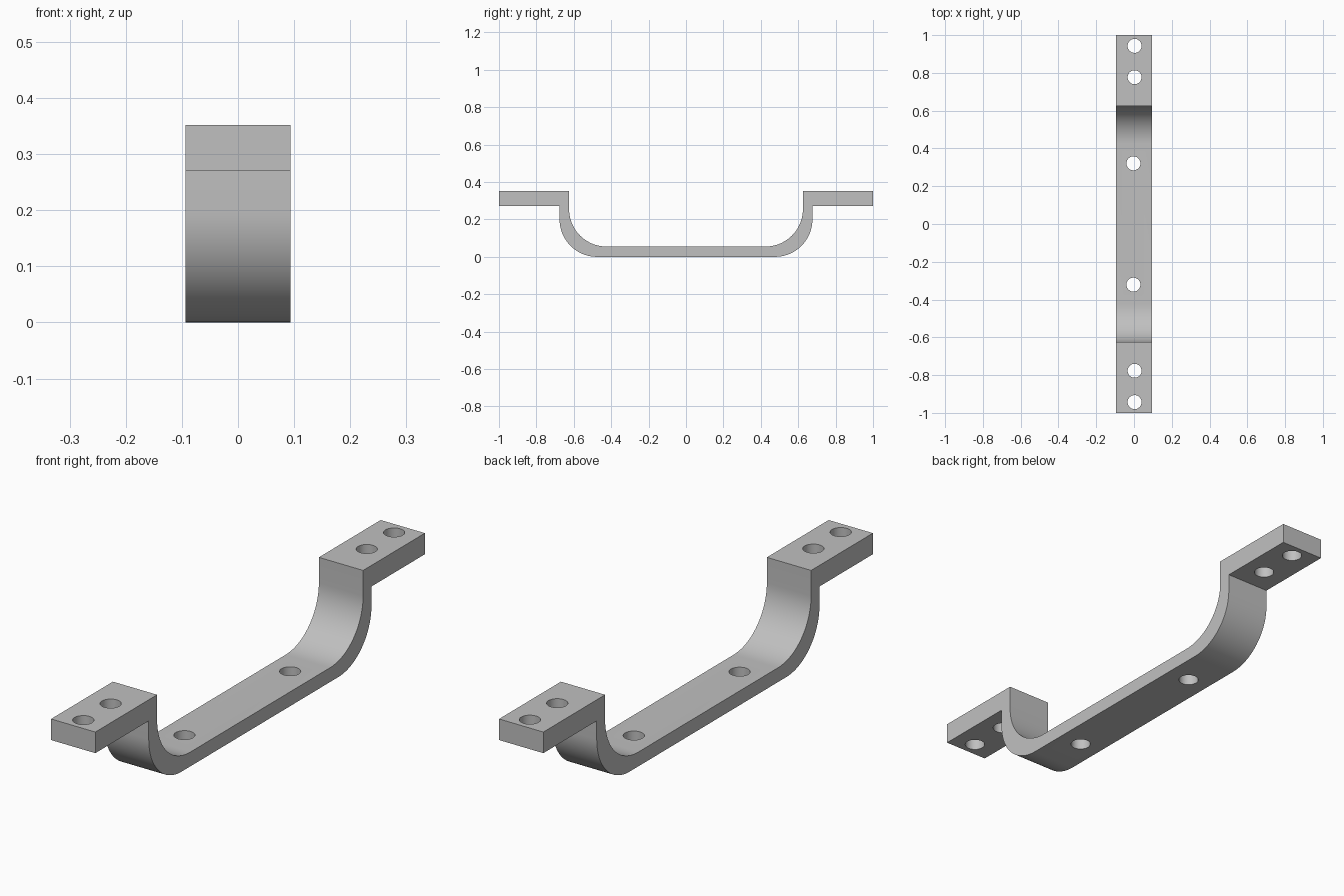
import bpy, bmesh
from math import sin, cos, radians
from mathutils import Matrix

cube = bpy.data.objects.get("Cube")
if cube:
    bpy.data.objects.remove(cube, do_unlink=True)

HALF_WIDTH = 0.094
TOP, FLANGE_BOTTOM, STRAP = 0.352, 0.271, 0.055
INNER, OUTER = 0.625, 0.676
RADIUS = 0.2

metal = bpy.data.materials.new("grey metal")
metal.use_nodes = True
colour = (0.527, 0.527, 0.527, 1)
metal.diffuse_color = colour
metal.node_tree.nodes["Principled BSDF"].inputs["Base Color"].default_value = colour


def add_object(name, bm):
    mesh = bpy.data.meshes.new(name)
    bmesh.ops.recalc_face_normals(bm, faces=bm.faces)
    bm.to_mesh(mesh)
    bm.free()
    obj = bpy.data.objects.new(name, mesh)
    bpy.context.collection.objects.link(obj)
    mesh.materials.append(metal)
    return obj


def bend(wall, floor, steps=20):
    """Quarter arc from the floor of the strap up to its wall, in y and z."""
    angles = [radians(90 * i / steps) for i in range(steps + 1)]
    return [(wall - RADIUS + RADIUS * sin(a), floor + RADIUS - RADIUS * cos(a))
            for a in angles]


# Side profile: half of the outline, then its mirror image
lower = bend(OUTER, 0) + [(OUTER, FLANGE_BOTTOM), (1, FLANGE_BOTTOM), (1, TOP)]
upper = [(INNER, TOP)] + bend(INNER, STRAP)[::-1]
half = lower + upper
outline = half + [(-y, z) for y, z in reversed(half)]

# Bracket body: profile extruded across the width
bm = bmesh.new()
side = bm.faces.new([bm.verts.new((-HALF_WIDTH, y, z)) for y, z in outline])
grown = bmesh.ops.extrude_face_region(bm, geom=[side])["geom"]
bmesh.ops.translate(bm, vec=(2 * HALF_WIDTH, 0, 0),
                    verts=[v for v in grown if isinstance(v, bmesh.types.BMVert)])
bracket = add_object("bracket", bm)

# Screw holes: two in each flange, two in the strap
bm = bmesh.new()
for x, y in ((0.003, 0.943), (0.003, 0.777), (-0.003, 0.321)):
    for s in (1, -1):
        bmesh.ops.create_cone(bm, cap_ends=True, segments=40, radius1=0.037,
                              radius2=0.037, depth=1,
                              matrix=Matrix.Translation((x, s * y, 0.2)))
cutter = add_object("hole_cutter", bm)
cutter.hide_render = True

cut = bracket.modifiers.new("holes", "BOOLEAN")
cut.operation = "DIFFERENCE"
cut.solver = "EXACT"
cut.object = cutter
bpy.ops.object.select_all(action="DESELECT")
bpy.context.view_layer.objects.active = bracket
bracket.select_set(True)
bpy.ops.object.modifier_apply(modifier=cut.name)
bpy.data.objects.remove(cutter, do_unlink=True)
bpy.ops.object.shade_smooth_by_angle(angle=radians(30))
